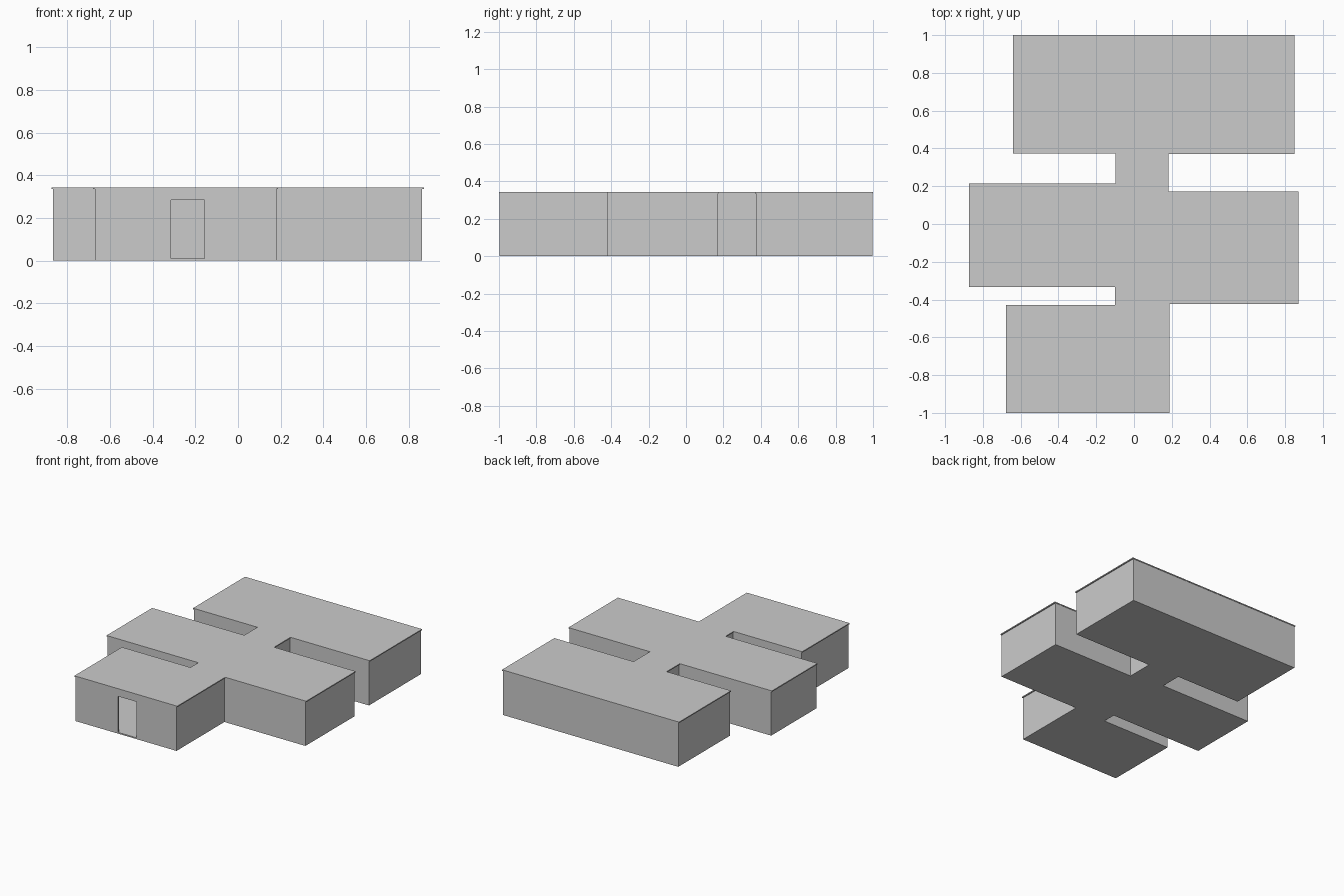
import bpy, bmesh
from mathutils import Vector

if "Cube" in bpy.data.objects:
    bpy.data.objects.remove(bpy.data.objects["Cube"])

FLOOR, ROOF, TOP, WALL = 0.01, 0.336, 0.344, 0.01

# wall outline, counter-clockwise from the front left corner
PLAN = [(-.67, -.997), (.18, -.997), (.18, -.42), (.862, -.42), (.862, .17), (.175, .17),
        (.175, .373), (.842, .373), (.842, .997), (-.633, .997), (-.633, .377), (-.09, .377),
        (-.09, .212), (-.866, .212), (-.866, -.331), (-.092, -.331), (-.092, -.432), (-.67, -.432)]


def grow(points, dx, dy):
    """Move every axis-aligned edge outward by dx or dy."""
    out = []
    n = len(points)
    for i in range(n):
        p, q, r = (Vector(points[j % n]) for j in (i - 1, i, i + 1))
        d = (q - p).normalized() + (r - q).normalized()
        out.append((q.x + d.y * dx, q.y - d.x * dy))
    return out


def link(name, bm):
    mesh = bpy.data.meshes.new(name)
    bm.to_mesh(mesh)
    bm.free()
    ob = bpy.data.objects.new(name, mesh)
    bpy.context.collection.objects.link(ob)
    return ob


def slab(name, points, z0, z1):
    bm = bmesh.new()
    face = bm.faces.new([bm.verts.new((x, y, z0)) for x, y in points])
    new = bmesh.ops.extrude_face_region(bm, geom=[face])["geom"]
    bmesh.ops.translate(bm, vec=(0, 0, z1 - z0),
                        verts=[v for v in new if isinstance(v, bmesh.types.BMVert)])
    bmesh.ops.recalc_face_normals(bm, faces=bm.faces)
    return link(name, bm)


# floor and slightly overhanging flat roof
slab("floor", PLAN, 0, FLOOR)
slab("roof", grow(PLAN, 0.008, 0.003), ROOF, TOP)

# outer walls: a closed strip thickened inward
bm = bmesh.new()
low = [bm.verts.new((x, y, FLOOR)) for x, y in PLAN]
high = [bm.verts.new((x, y, ROOF)) for x, y in PLAN]
for i in range(len(PLAN)):
    j = (i + 1) % len(PLAN)
    bm.faces.new((low[i], low[j], high[j], high[i]))
walls = link("walls", bm)
thick = walls.modifiers.new("thickness", 'SOLIDIFY')
thick.thickness = WALL
thick.offset = -1
thick.use_even_offset = True

# doorway cut through the front wall
cutter = slab("doorway_cutter", [(-.313, -1.05), (-.156, -1.05), (-.156, -.95), (-.313, -.95)],
              -0.02, 0.284)
cutter.hide_render = True
cutter.display_type = 'WIRE'
cut = walls.modifiers.new("doorway", 'BOOLEAN')
cut.operation = 'DIFFERENCE'
cut.solver = 'EXACT'
cut.object = cutter
